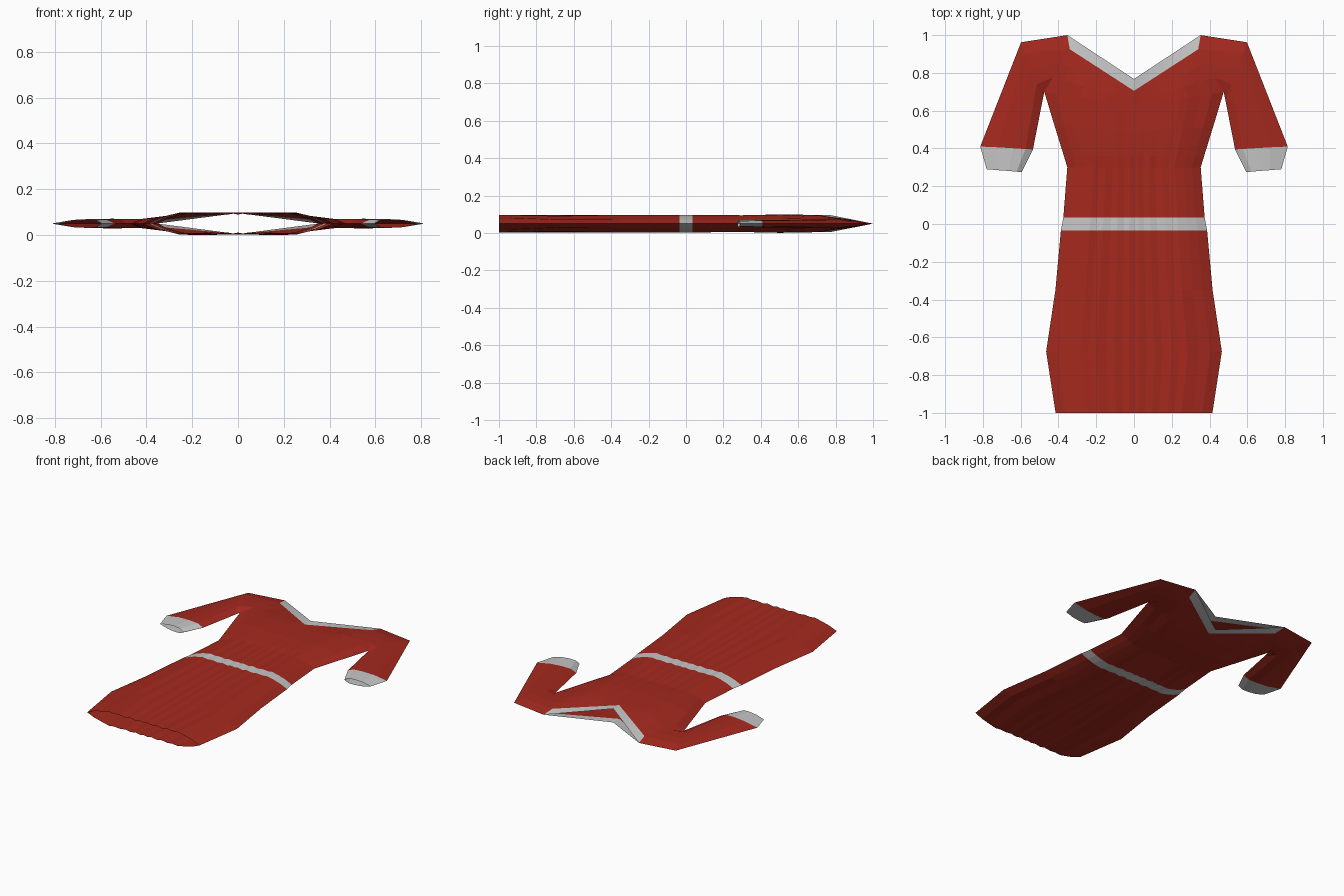
import bpy, bmesh

if "Cube" in bpy.data.objects:
    bpy.data.objects.remove(bpy.data.objects["Cube"])


def material(name, color):
    m = bpy.data.materials.new(name)
    m.diffuse_color = (*color, 1)
    m.use_nodes = True
    m.node_tree.nodes["Principled BSDF"].inputs["Base Color"].default_value = m.diffuse_color
    return m


RED = material("red cloth", (0.37, 0.022, 0.013))
GREY = material("light grey trim", (0.56, 0.56, 0.56))

# Cross-section: fraction of half width, half thickness, depth of the cloth fold
PROFILE = [(0, .046, .005), (.06, .046, 0), (.14, .046, .006), (.23, .047, 0), (.32, .047, .007),
           (.43, .047, .001), (.52, .047, .005), (.61, .047, 0), (.75, .036, 0),
           (.87, .022, 0), (1, 0, 0)]


def row(y0, x1, y1=None, scale=1.0, fold=0.0, flat=0.0, end=0.0):
    """One line of points from the centre to the side; flat blends towards a straight slope."""
    y1 = y0 if y1 is None else y1
    pts = []
    for u, h, dip in PROFILE:
        x = x1 * u
        z = (1 - flat) * (h * scale - fold * dip) + flat * (.046 + (end - .046) * u)
        limit = .049 - .028 * min(1, max(0, (x - .25) / .115))   # thin towards the sides
        pts.append((x, y0 + (y1 - y0) * u, min(z, limit)))
    return pts


def sheet(name, rows, mat):
    """Quad sheet through rows of points, mirrored left-right and front-back."""
    bm = bmesh.new()
    grid = [[bm.verts.new(p) for p in r] for r in rows]
    for a, b in zip(grid, grid[1:]):
        for i in range(len(a) - 1):
            bm.faces.new((a[i], a[i + 1], b[i + 1], b[i]))
    bm.normal_update()
    for f in bm.faces:
        if f.normal.z < 0:
            f.normal_flip()
    me = bpy.data.meshes.new(name)
    bm.to_mesh(me)
    bm.free()
    me.materials.append(mat)
    ob = bpy.data.objects.new(name, me)
    ob.location.z = 0.05
    bpy.context.collection.objects.link(ob)
    mod = ob.modifiers.new("mirror", 'MIRROR')
    mod.use_axis = (True, False, True)
    mod.merge_threshold = 0.0005
    return ob


# Skirt and belt
belt_low = row(-.034, .387, fold=.9)
belt_top = row(.034, .374, fold=.9)
sheet("skirt", [row(-1, .415, fold=1), row(-.675, .465, fold=1),
                row(-.35, .416, fold=1), belt_low], RED)
sheet("belt", [belt_low, belt_top], GREY)

# Bodice, widening to the armpit and slanting up to the V neckline
neck_low = row(.705, .34, .925, flat=1, end=.015)
sheet("bodice", [belt_top, row(.30, .353, scale=.95, fold=.9),
                 row(.36, .371, scale=.98, fold=.2), row(.49, .419, .515, scale=1.05),
                 row(.62, .475, .70), row(.65, .43, .775, flat=.6, end=.033),
                 row(.68, .385, .85, flat=.85, end=.022), neck_low], RED)
sheet("neck_trim", [neck_low, row(.768, .353, 1.0, flat=1, end=0)], GREY)

# Sleeve and cuff, each line running from the inner to the outer seam
armhole = [(.475, .70, 0), (.43, .775, .0198), (.385, .85, .0187), (.34, .925, .015), (.353, 1, 0)]
shoulder = [(.485, .65, 0), (.515, .74, .020), (.55, .83, .021), (.58, .905, .014), (.598, .962, 0)]
wrist = [(.535, .395, 0), (.575, .397, .018), (.64, .401, .020), (.72, .406, .016), (.814, .41, 0)]
opening = [(.595, .275, 0), (.622, .277, .015), (.665, .281, .018), (.72, .285, .014), (.78, .29, 0)]
sheet("sleeves", [armhole, shoulder, wrist], RED)
sheet("cuffs", [wrist, opening], GREY)
